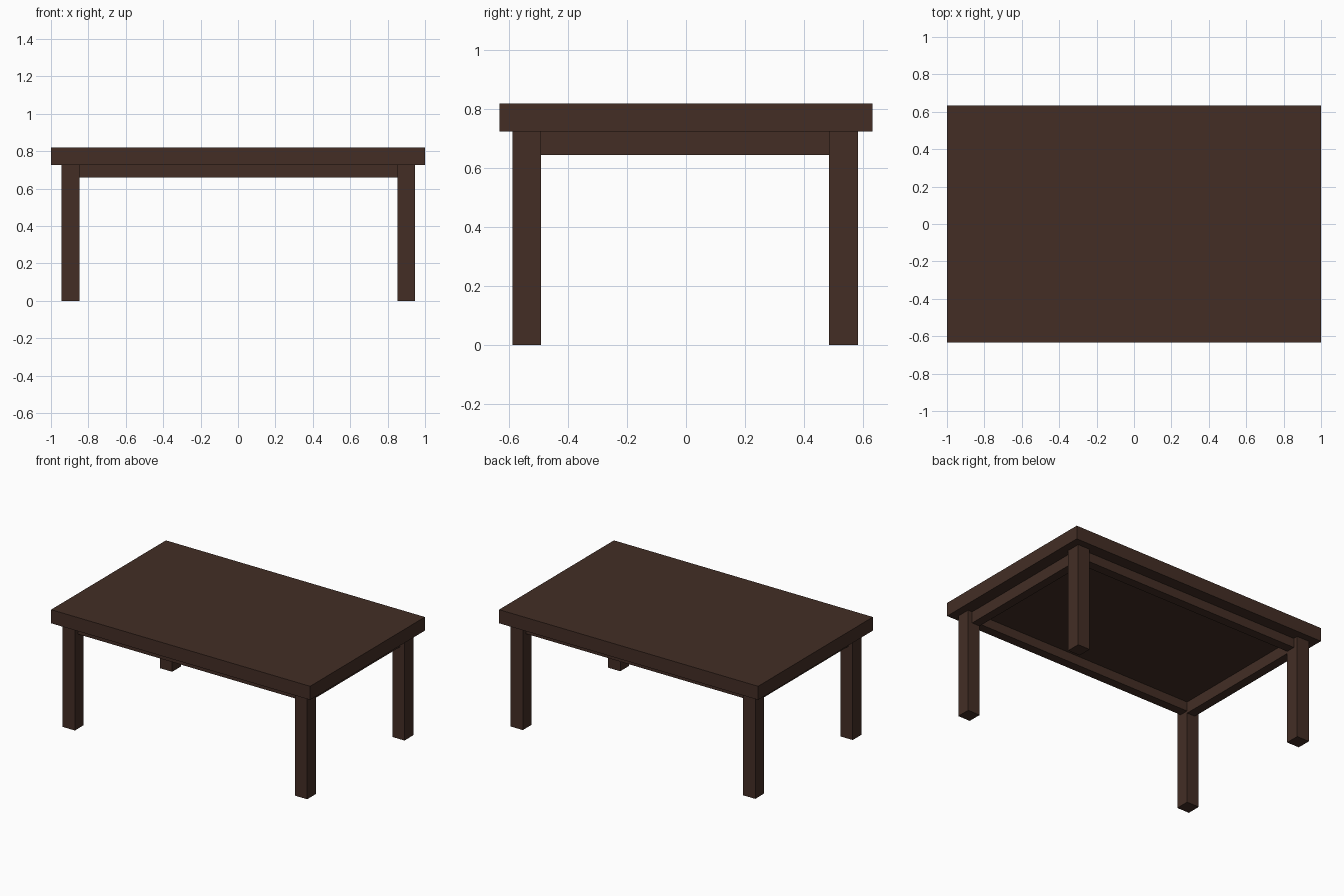
import bpy

if "Cube" in bpy.data.objects:
    bpy.data.objects.remove(bpy.data.objects["Cube"])

wood = bpy.data.materials.new("dark brown wood")
wood.diffuse_color = (0.056, 0.027, 0.0185, 1.0)
wood.use_nodes = True
wood.node_tree.nodes["Principled BSDF"].inputs["Base Color"].default_value = wood.diffuse_color


def box(name, x0, x1, y0, y1, z0, z1):
    """Add a box spanning the given limits."""
    bpy.ops.mesh.primitive_cube_add(
        size=1, location=((x0 + x1) / 2, (y0 + y1) / 2, (z0 + z1) / 2))
    ob = bpy.context.object
    ob.name = name
    ob.scale = (x1 - x0, y1 - y0, z1 - z0)
    bpy.ops.object.transform_apply(location=False, rotation=False, scale=True)
    ob.data.materials.append(wood)
    return ob


# Table top
TOP_Z, UNDER_Z = 0.82, 0.725
box("table_top", -1, 1, -0.633, 0.633, UNDER_Z, TOP_Z)

# Leg footprints
leg_x = {"left": (-0.943, -0.848), "right": (0.852, 0.946)}
leg_y = {"front": (-0.588, -0.492), "back": (0.485, 0.583)}
INSET = 0.033  # rails sit back from the outer leg faces

for side, (x0, x1) in leg_x.items():
    for end, (y0, y1) in leg_y.items():
        box(f"{end}_{side}_leg", x0, x1, y0, y1, 0, UNDER_Z)

# Long rails between the legs, flush with their inner faces
for end, (y0, y1) in leg_y.items():
    a, b = (y0 + INSET, y1) if end == "front" else (y0, y1 - INSET)
    box(f"{end}_rail", leg_x["left"][1], leg_x["right"][0], a, b, 0.66, UNDER_Z)

# Short rails at the two ends
for side, (x0, x1) in leg_x.items():
    a, b = (x0 + INSET, x1) if side == "left" else (x0, x1 - INSET)
    box(f"{side}_rail", a, b, leg_y["front"][1], leg_y["back"][0], 0.645, UNDER_Z)
